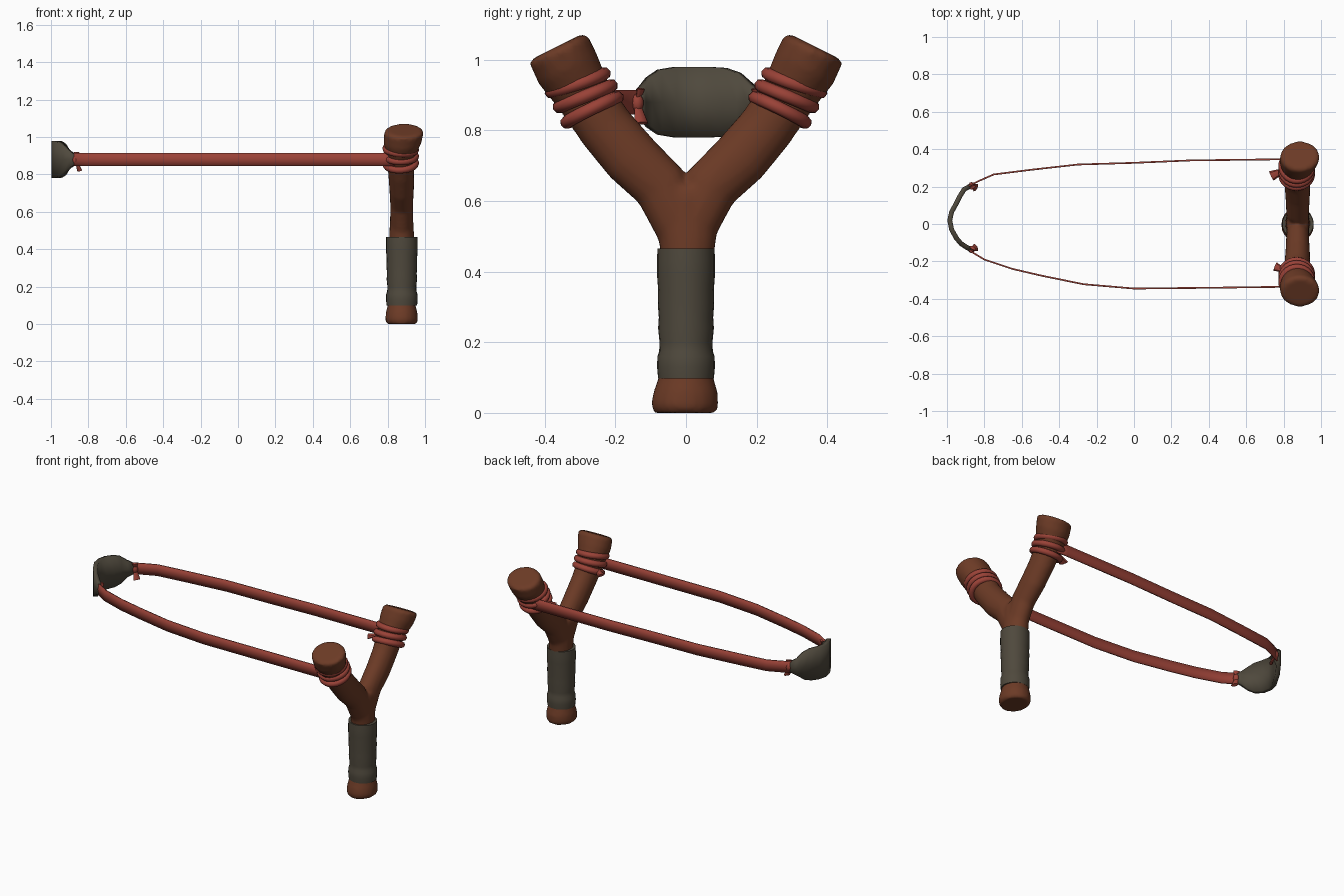
import bpy, bmesh, math
from mathutils import Vector, Matrix

if "Cube" in bpy.data.objects:
    bpy.data.objects.remove(bpy.data.objects["Cube"])


def material(name, rgb):
    m = bpy.data.materials.new(name)
    m.diffuse_color = (*rgb, 1)
    m.use_nodes = True
    m.node_tree.nodes["Principled BSDF"].inputs["Base Color"].default_value = m.diffuse_color
    return m


WOOD = material("brown_wood", (0.150, 0.043, 0.019))
RED = material("red_rubber", (0.320, 0.054, 0.038))
GREY = material("dark_leather", (0.078, 0.066, 0.046))


def finish(bm, name, mat, angle=50):
    bmesh.ops.recalc_face_normals(bm, faces=bm.faces)
    me = bpy.data.meshes.new(name)
    bm.to_mesh(me)
    bm.free()
    me.materials.append(mat)
    ob = bpy.data.objects.new(name, me)
    bpy.context.collection.objects.link(ob)
    bpy.ops.object.select_all(action='DESELECT')
    ob.select_set(True)
    bpy.context.view_layer.objects.active = ob
    bpy.ops.object.shade_smooth_by_angle(angle=math.radians(angle))
    return ob


def sweep(bm, pts, n=20):
    """Closed tube along (x, y, z, in-plane radius, x radius) points in the YZ plane."""
    rings = []
    for i, p in enumerate(pts):
        t = Vector(pts[min(i + 1, len(pts) - 1)][:3]) - Vector(pts[max(i - 1, 0)][:3])
        side = Vector((0, t.z, -t.y)).normalized()
        ring = []
        for k in range(n):
            a = 2 * math.pi * k / n
            ring.append(bm.verts.new(Vector(p[:3]) + side * p[3] * math.cos(a)
                                     + Vector((p[4] * math.sin(a), 0, 0))))
        rings.append(ring)
    for a, b in zip(rings, rings[1:]):
        for k in range(n):
            bm.faces.new((a[k], a[(k + 1) % n], b[(k + 1) % n], b[k]))
    bm.faces.new(rings[0])
    bm.faces.new(rings[-1])


def ribbon(name, pts, mat, thick):
    """Upright strip through (x, y, half height) points, centred on z = 0.88."""
    bm = bmesh.new()
    cols = [[bm.verts.new((x, y, 0.88 + h * s)) for s in (-1, 0, 1)] for x, y, h in pts]
    for a, b in zip(cols, cols[1:]):
        for k in range(2):
            bm.faces.new((a[k], b[k], b[k + 1], a[k + 1]))
    ob = finish(bm, name, mat)
    mod = ob.modifiers.new("thickness", 'SOLIDIFY')
    mod.thickness = thick
    mod.offset = 0
    return ob


def tail(bm, a, b, r1, r2, flat=0.45):
    """Flared string end from a to b, flattened sideways."""
    a, b = Vector(a), Vector(b)
    d = b - a
    rot = d.to_track_quat('Z', 'Y').to_matrix().to_4x4()
    bmesh.ops.create_cone(bm, cap_ends=True, segments=8, radius1=r1, radius2=r2, depth=d.length,
                          matrix=Matrix.Translation((a + b) / 2) @ rot @ Matrix.Diagonal((1, flat, 1, 1)))


# Forked wooden frame: handle and two arms fused together
bm = bmesh.new()
sweep(bm, [(0.875, -0.004, 0, 0.088, 0.080), (0.875, -0.004, 0.02, 0.096, 0.088),
           (0.875, 0, 0.06, 0.091, 0.085), (0.875, 0, 0.10, 0.078, 0.075),
           (0.875, 0, 0.14, 0.070, 0.068), (0.875, 0.004, 0.42, 0.072, 0.068),
           (0.875, 0.004, 0.49, 0.082, 0.066), (0.875, 0, 0.56, 0.097, 0.062),
           (0.875, 0, 0.61, 0.100, 0.060), (0.875, 0, 0.64, 0.070, 0.055)])
arm = [(0.875, 0.015, 0.53, 0.075, 0.060), (0.875, 0.07, 0.64, 0.079, 0.061),
       (0.875, 0.155, 0.722, 0.082, 0.066), (0.872, 0.225, 0.805, 0.080, 0.069),
       (0.870, 0.29, 0.90, 0.080, 0.076), (0.880, 0.335, 0.975, 0.093, 0.102),
       (0.888, 0.36, 1.028, 0.092, 0.106), (0.888, 0.365, 1.038, 0.078, 0.088)]
for s in (-1, 1):
    sweep(bm, [(x, y * s, z, ry, rx) for x, y, z, ry, rx in arm])
frame = finish(bm, "wooden_fork", WOOD)
mod = frame.modifiers.new("fuse", 'REMESH')
mod.mode = 'VOXEL'
mod.voxel_size = 0.011
mod.use_smooth_shade = True
mod = frame.modifiers.new("soften", 'SMOOTH')
mod.factor = 0.5
mod.iterations = 4

# Leather wrap around the handle
bm = bmesh.new()
sweep(bm, [(0.876, 0, z, r, r * 1.03) for z, r in
           ((0.098, 0.079), (0.13, 0.082), (0.16, 0.081), (0.175, 0.076), (0.20, 0.075),
            (0.24, 0.079), (0.27, 0.077), (0.31, 0.080), (0.35, 0.079), (0.39, 0.082),
            (0.43, 0.082), (0.466, 0.081))], 24)
finish(bm, "handle_wrap", GREY)

# Three string coils round each arm, with a loose end
for s, side in ((-1, "left"), (1, "right")):
    for i, (y, z, deg) in enumerate(((0.266, 0.858, 26), (0.285, 0.897, 22), (0.307, 0.935, 19))):
        bpy.ops.mesh.primitive_torus_add(major_segments=28, minor_segments=8,
                                         major_radius=0.080, minor_radius=0.0185,
                                         location=(0.870, s * y, z),
                                         rotation=(math.radians(-s * deg), math.radians((i - 1) * 3), 0))
        coil = bpy.context.object
        coil.name = f"{side}_coil_{i + 1}"
        coil.data.materials.append(RED)
        bpy.ops.object.shade_smooth()
    bm = bmesh.new()
    if s > 0:
        tail(bm, (0.805, 0.29, 0.88), (0.735, 0.257, 0.86), 0.010, 0.028)
    else:
        tail(bm, (0.81, -0.25, 0.88), (0.755, -0.228, 0.86), 0.010, 0.024)
    finish(bm, f"{side}_coil_tail", RED, 30)

# Flat rubber bands
H = 0.035
ribbon("left_band", [(x, y, H) for x, y in
       ((0.86, -0.335), (0.78, -0.336), (0.4, -0.341), (0, -0.345), (-0.27, -0.322), (-0.5, -0.275),
        (-0.65, -0.240), (-0.8, -0.190), (-0.87, -0.148))] + [(-0.905, -0.12, 0.022)], RED, 0.009)
ribbon("right_band", [(x, y, H) for x, y in
       ((0.86, 0.345), (0.78, 0.346), (0.3, 0.340), (0, 0.327), (-0.3, 0.318), (-0.55, 0.290),
        (-0.75, 0.265), (-0.83, 0.230), (-0.88, 0.205))] + [(-0.915, 0.185, 0.022)], RED, 0.009)

# Leather pouch, bowed backwards and narrowed at both ends
ribbon("pouch", [(-0.875, 0.203, 0.030), (-0.908, 0.185, 0.050), (-0.930, 0.150, 0.083),
                 (-0.950, 0.110, 0.097), (-0.975, 0.065, 0.100), (-0.985, 0.020, 0.100),
                 (-0.975, -0.03, 0.100), (-0.950, -0.075, 0.092), (-0.925, -0.105, 0.070),
                 (-0.895, -0.125, 0.042), (-0.870, -0.137, 0.028)], GREY, 0.026)

# Knots tying the bands to the pouch
for name, y, s in (("left_knot", -0.138, 1), ("right_knot", 0.206, -1)):
    c = Vector((-0.868, y, 0.878))
    bm = bmesh.new()
    bmesh.ops.create_uvsphere(bm, u_segments=10, v_segments=8, radius=0.02,
                              matrix=Matrix.Translation(c) @ Matrix.Diagonal((0.9, 0.9, 1.3, 1)))
    tail(bm, c, c + Vector((0.022, 0.012 * s, -0.058)), 0.009, 0.022)
    tail(bm, c, c + Vector((0.006, 0.010 * s, 0.040)), 0.009, 0.018)
    finish(bm, name, RED, 40)
